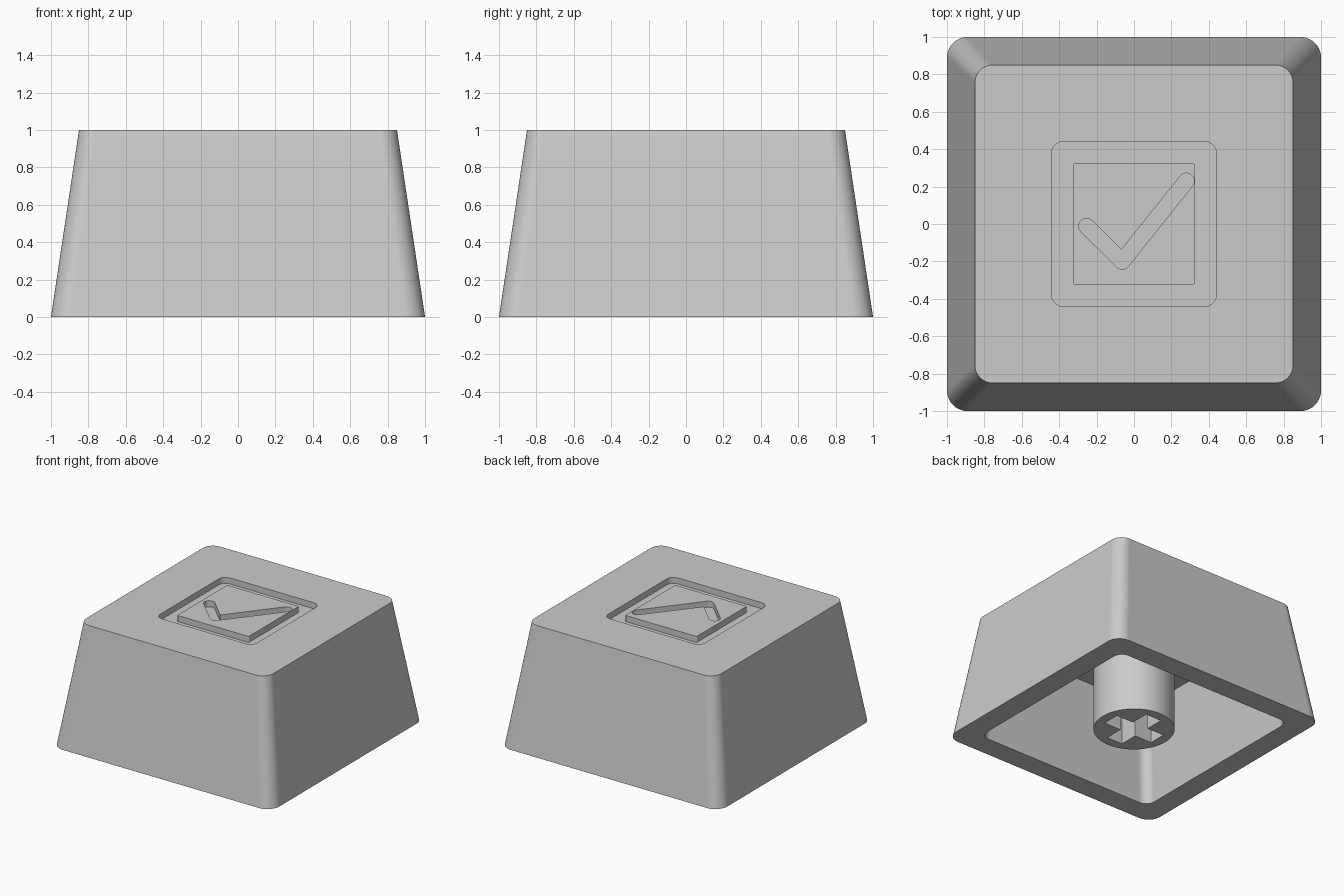
import bpy, bmesh, math
from mathutils import Vector

old = bpy.data.objects.get("Cube")
if old:
    bpy.data.objects.remove(old, do_unlink=True)

GREY = (0.6, 0.6, 0.6, 1)
plastic = bpy.data.materials.new("grey plastic")
plastic.use_nodes = True
plastic.diffuse_color = GREY
plastic.node_tree.nodes["Principled BSDF"].inputs["Base Color"].default_value = GREY


def arc(cx, cy, r, start, sweep, steps):
    angles = [start + sweep * i / steps for i in range(steps + 1)]
    return [(cx + r * math.cos(a), cy + r * math.sin(a)) for a in angles]


def rounded_square(half, r):
    c, pts = half - r, []
    for i, (sx, sy) in enumerate([(1, 1), (-1, 1), (-1, -1), (1, -1)]):
        pts += arc(sx * c, sy * c, r, i * math.pi / 2, math.pi / 2, 10)
    return pts


def capsule(a, b, r):
    a, b = Vector(a), Vector(b)
    along = math.atan2(b.y - a.y, b.x - a.x)
    return (arc(b.x, b.y, r, along - math.pi / 2, math.pi, 20)
            + arc(a.x, a.y, r, along + math.pi / 2, math.pi, 20))


def plus_sign(length, width):
    pts = []
    for i in range(4):
        c, s = round(math.cos(i * math.pi / 2)), round(math.sin(i * math.pi / 2))
        for x, y in [(width, -width), (length, -width), (length, width)]:
            pts.append((x * c - y * s, x * s + y * c))
    return pts


def loft(name, bottom, z0, top, z1):
    """Closed solid between two outlines with equal point counts."""
    bm = bmesh.new()
    low = [bm.verts.new((x, y, z0)) for x, y in bottom]
    high = [bm.verts.new((x, y, z1)) for x, y in top]
    n = len(low)
    for i in range(n):
        j = (i + 1) % n
        bm.faces.new((low[i], low[j], high[j], high[i]))
    bm.faces.new(low[::-1])
    bm.faces.new(high)
    mesh = bpy.data.meshes.new(name)
    bm.to_mesh(mesh)
    bm.free()
    mesh.materials.append(plastic)
    obj = bpy.data.objects.new(name, mesh)
    bpy.context.collection.objects.link(obj)
    return obj


def prism(name, outline, z0, z1):
    return loft(name, outline, z0, outline, z1)


def activate(obj):
    bpy.ops.object.select_all(action='DESELECT')
    obj.select_set(True)
    bpy.context.view_layer.objects.active = obj


def cut(obj, cutter):
    mod = obj.modifiers.new("cut", 'BOOLEAN')
    mod.operation, mod.solver, mod.object = 'DIFFERENCE', 'EXACT', cutter
    activate(obj)
    bpy.ops.object.modifier_apply(modifier=mod.name)
    bpy.data.objects.remove(cutter, do_unlink=True)


def finish(obj):
    activate(obj)
    bpy.ops.object.shade_smooth_by_angle(angle=math.radians(30))
    mod = obj.modifiers.new("flat_faces", 'WEIGHTED_NORMAL')
    mod.keep_sharp = True


# Tapered hollow cap with a square pocket in its top
cap = loft("cap_shell", rounded_square(1, 0.11), 0, rounded_square(0.85, 0.0935), 1)
WALL_SLOPE = 0.16
hollow = loft("hollow_cutter", rounded_square(0.82 + 0.1 * WALL_SLOPE, 0.08), -0.1,
              rounded_square(0.82 - 0.76 * WALL_SLOPE, 0.07), 0.76)
cut(cap, hollow)
FLOOR = 0.95
cut(cap, prism("pocket_cutter", rounded_square(0.44, 0.06), FLOOR, 1.1))

# Raised tile in the pocket, flush with the top, engraved with a check mark
tile = prism("check_tile", rounded_square(0.325, 0.01), 0.9, 1)
elbow = (-0.063, -0.2)
for end in [(-0.253, -0.012), (0.28, 0.23)]:
    cut(tile, prism("stroke_cutter", capsule(end, elbow, 0.042), FLOOR, 1.1))

# Round stem underneath with a cross-shaped socket
stem = prism("stem", arc(0, 0, 0.306, 0, math.tau * 63 / 64, 63), 0, 0.8)
cut(stem, prism("socket_cutter", plus_sign(0.228, 0.072), -0.1, 0.43))

for part in (cap, tile, stem):
    finish(part)
